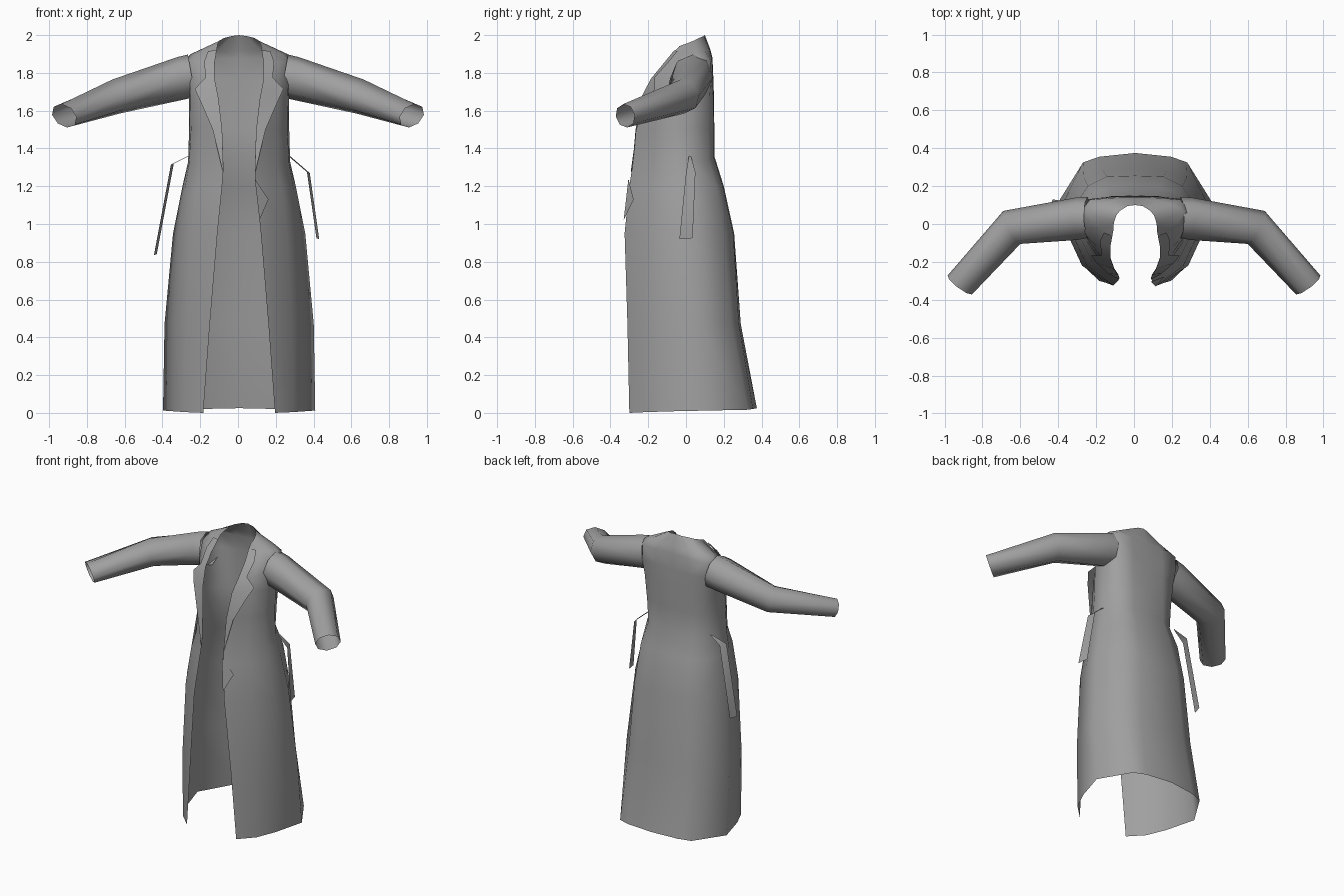
import bpy
import math
from mathutils import Vector

cloth = bpy.data.materials.new("grey cloth")
cloth.diffuse_color = (0.35, 0.35, 0.35, 1)


def make(name, verts, faces, mirror=True, shift=0.006):
    """Create a smooth cloth sheet, mirrored left to right unless told otherwise."""
    mesh = bpy.data.meshes.new(name)
    mesh.from_pydata(verts, [], faces)
    mesh.materials.append(cloth)
    ob = bpy.data.objects.new(name, mesh)
    bpy.context.collection.objects.link(ob)
    ob.location.x = shift
    bpy.ops.object.select_all(action='DESELECT')
    ob.select_set(True)
    bpy.context.view_layer.objects.active = ob
    bpy.ops.object.shade_smooth_by_angle(angle=math.radians(65))
    if mirror:
        mod = ob.modifiers.new("mirror", 'MIRROR')
        mod.merge_threshold = 0.0005
    return ob


def loft(name, rows, closed=False, **kw):
    """Join equal rows of points into a quad sheet (or tube)."""
    n = len(rows[0])
    verts = [p for r in rows for p in r]
    faces = []
    for i in range(len(rows) - 1):
        for j in range(n if closed else n - 1):
            k = (j + 1) % n
            faces.append((i * n + j, i * n + k, (i + 1) * n + k, (i + 1) * n + j))
    return make(name, verts, faces, **kw)


def level(z_back, z_front, pts):
    """Half ring from centre back to front edge, height blended along it."""
    n = len(pts) - 1
    return [(x, y, z_back + (z_front - z_back) * i / n) for i, (x, y) in enumerate(pts)]


# Skirt: flared, open at the front
skirt = [
    level(0.025, 0.0, [(0, .375), (.19, .355), (.275, .325), (.403, .12), (.345, -.08), (.285, -.21), (.19, -.30)]),
    level(.47, .47, [(0, .29), (.17, .28), (.27, .24), (.395, .08), (.345, -.08), (.28, -.22), (.155, -.31)]),
    level(.95, .95, [(0, .255), (.15, .25), (.25, .2), (.35, .05), (.32, -.08), (.255, -.22), (.115, -.325)]),
    level(1.2, 1.2, [(0, .2), (.13, .195), (.23, .16), (.3, .03), (.285, -.08), (.225, -.2), (.09, -.3)]),
]

# Bodice: waist to shoulders
bodice = [
    level(1.36, 1.3, [(0, .15), (.12, .148), (.2, .12), (.27, .02), (.265, -.08), (.2, -.18), (.083, -.285)]),
    level(1.5, 1.5, [(0, .15), (.12, .148), (.21, .12), (.265, .02), (.255, -.08), (.2, -.17), (.09, -.265)]),
    level(1.67, 1.67, [(0, .148), (.12, .145), (.225, .125), (.265, .03), (.257, -.07), (.2, -.15), (.11, -.235)]),
    level(1.77, 1.77, [(0, .145), (.12, .143), (.24, .132), (.27, .04), (.262, -.06), (.2, -.12), (.13, -.18)]),
    level(1.88, 1.85, [(0, .14), (.12, .138), (.24, .128), (.29, .06), (.265, -.02), (.2, -.065), (.13, -.11)]),
]

# Collar rising to the neck
collar = [
    [(0, .13, 1.92), (.11, .125, 1.922), (.2, .1, 1.915), (.255, .06, 1.9),
     (.225, .01, 1.9), (.18, -.02, 1.895), (.12, -.06, 1.915)],
    [(0, .1, 2.0), (.04, .095, 1.995), (.08, .07, 1.985), (.1, .045, 1.972),
     (.11, .015, 1.96), (.115, -.012, 1.95), (.115, -.035, 1.942)],
]
loft("coat_body", skirt + bodice + collar)

# Lapel folded outwards along the front opening
loft("lapel", [
    [(.083, -.287, 1.27), (.087, -.292, 1.28)],
    [(.09, -.267, 1.5), (.14, -.262, 1.5)],
    [(.112, -.237, 1.67), (.205, -.205, 1.65)],
    [(.118, -.217, 1.71), (.235, -.165, 1.715)],
    [(.13, -.185, 1.77), (.178, -.165, 1.775)],
    [(.13, -.115, 1.855), (.185, -.09, 1.86)],
    [(.12, -.062, 1.92), (.165, -.045, 1.915)],
])


def ring(c, across, up, n=8):
    """Sleeve section from a centre and two half axes."""
    c, across, up = Vector(c), Vector(across), Vector(up)
    return [tuple(c + across * math.cos(a) + up * math.sin(a))
            for a in (2 * math.pi * i / n for i in range(n))]


# Sleeves: shoulder, elbow, cuff
loft("sleeve", [
    ring((.245, .035, 1.785), (0, .108, 0), (.02, 0, .112)),
    ring((.3, .028, 1.772), (.004, .112, 0), (.02, 0, .112)),
    ring((.645, -.018, 1.675), (.045, .087, .005), (.02, -.01, .09)),
    ring((.92, -.322, 1.573), (.064, .05, .005), (.015, -.01, .062)),
], closed=True, shift=0)

# Loose belt ends hanging at the sides
for name, side, pts in (
    ("right_belt", 1, [(.275, .015, .025, 1.36), (.38, 0, .05, 1.27), (.43, -.035, .035, .92)]),
    ("left_belt", -1, [(.265, .085, .095, 1.36), (.355, .06, .115, 1.315), (.445, .07, .13, .835)]),
):
    rows = [[(side * x, a, z), (side * (x - .015), b, z + .005)] for x, a, b, z in pts]
    loft(name, rows, mirror=False, shift=0)

# Small fold of cloth beside the opening, below the waist
make("front_fold", [(.083, -.305, 1.24), (.155, -.277, 1.13), (.108, -.33, 1.02)],
     [(0, 2, 1)], mirror=False)
